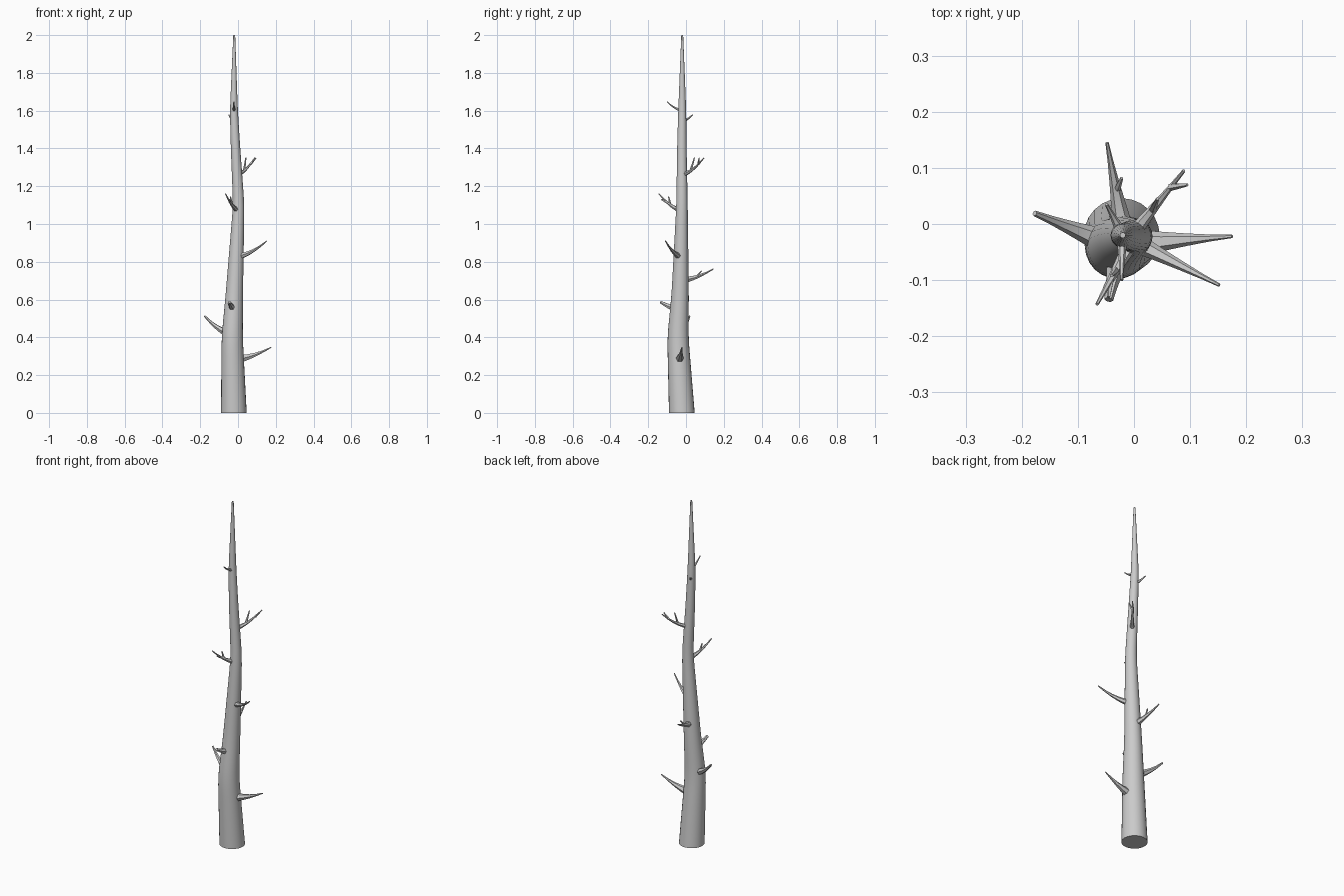
import bpy, bmesh, math
from mathutils import Vector

cube = bpy.data.objects.get("Cube")
if cube:
    bpy.data.objects.remove(cube, do_unlink=True)

# Trunk stations: height, centre x, centre y, radius
STATIONS = [
    (0, -.022, -.022, .068),
    (.4, -.031, -.043, .056),
    (.62, -.02, -.031, .046),
    (1.1, .004, -.021, .03),
    (1.4, -.013, -.022, .025),
    (1.6, -.022, -.02, .021),
    (2, -.02, -.02, .005),
]
TOP = STATIONS[-1][0]


def station_at(z):
    """Straight interpolation of centre and radius between stations."""
    for low, high in zip(STATIONS, STATIONS[1:]):
        if z <= high[0]:
            break
    t = (z - low[0]) / (high[0] - low[0])
    return Vector(low[1:]).lerp(Vector(high[1:]), t)


def trunk_at(z):
    """Centre point and radius of the trunk, with its bends softened."""
    reach = min(.06, z, TOP - z)
    samples = [station_at(z + reach * k / 2) for k in range(-2, 3)]
    x, y, radius = sum(samples, Vector((0, 0, 0))) / len(samples)
    return Vector((x, y, z)), radius


def add_tube(bm, points, radii, sides, level=False):
    """Sweep a tapered ring along a path; level keeps the rings horizontal."""
    rings = []
    last = len(points) - 1
    for i, (point, radius) in enumerate(zip(points, radii)):
        tangent = (points[min(i + 1, last)] - points[max(i - 1, 0)]).normalized()
        side, up = Vector((1, 0, 0)), Vector((0, 1, 0))
        if not level:
            side = tangent.cross(Vector((0, 0, 1))).normalized()
            up = side.cross(tangent)
        angles = [math.tau * k / sides for k in range(sides)]
        rings.append([bm.verts.new(point + radius * (side * math.cos(a) + up * math.sin(a)))
                      for a in angles])
    for lower, upper in zip(rings, rings[1:]):
        for k in range(sides):
            n = (k + 1) % sides
            bm.faces.new((lower[k], lower[n], upper[n], upper[k]))
    bm.faces.new(rings[0])
    bm.faces.new(rings[-1])


def finish(bm, name, degrees):
    """Turn the mesh into a named object with smooth shading and kept edges."""
    bmesh.ops.recalc_face_normals(bm, faces=bm.faces)
    mesh = bpy.data.meshes.new(name)
    bm.to_mesh(mesh)
    bm.free()
    obj = bpy.data.objects.new(name, mesh)
    bpy.context.collection.objects.link(obj)
    bpy.ops.object.select_all(action='DESELECT')
    obj.select_set(True)
    bpy.context.view_layer.objects.active = obj
    bpy.ops.object.shade_smooth_by_angle(angle=math.radians(degrees))


def branch_point(root, tip, t):
    """Point on a branch that leaves the trunk nearly level, then sweeps up."""
    point = root.lerp(tip, t)
    point.z = root.z + (tip.z - root.z) * (t + t * t * 2) / 3
    return point


def build_branch(name, height, tip, tip_radius=.003, twigs=()):
    """Branch rooted inside the trunk; twigs are (fraction along it, tip)."""
    root, trunk_radius = trunk_at(height)
    tip = Vector(tip)
    steps = [k / 5 for k in range(6)]
    points = [branch_point(root, tip, t) for t in steps]
    spread = trunk_radius / 2 - tip_radius
    radii = [tip_radius + spread * (1 - t) ** 1.3 for t in steps]
    bm = bmesh.new()
    add_tube(bm, points, radii, 6)
    for fraction, twig_tip in twigs:
        start = branch_point(root, tip, fraction)
        add_tube(bm, [start, Vector(twig_tip)], [.007, .003], 5)
    finish(bm, name, 30)


# Trunk
heights = [TOP * k / 40 for k in range(41)]
centres, radii = zip(*[trunk_at(z) for z in heights])
bm = bmesh.new()
add_tube(bm, centres, radii, 24, level=True)
finish(bm, "trunk", 40)

# Lower branches
build_branch("low_left_branch", .28, (.175, -.022, .347))
build_branch("low_right_branch", .415, (-.177, .019, .513), tip_radius=.005)
build_branch("low_front_stub", .55, (-.045, -.135, .587), tip_radius=.008,
             twigs=[(.5, (-.053, -.115, .578))])
build_branch("back_branch", .7, (-.048, .145, .762),
             twigs=[(.5, (-.022, .082, .752))])

# Upper branches
build_branch("middle_left_branch", .825, (.152, -.109, .91))
build_branch("upper_front_branch", 1.07, (-.066, -.143, 1.16),
             twigs=[(.5, (-.04, -.092, 1.145)), (.65, (-.045, -.13, 1.13))])
build_branch("upper_back_branch", 1.26, (.089, .095, 1.35),
             twigs=[(.4, (.042, .045, 1.352)), (.75, (.095, .07, 1.35))])

# Twigs near the tip
build_branch("top_front_twig", 1.6, (-.022, -.1, 1.647))
build_branch("top_back_twig", 1.545, (-.049, .035, 1.578))
